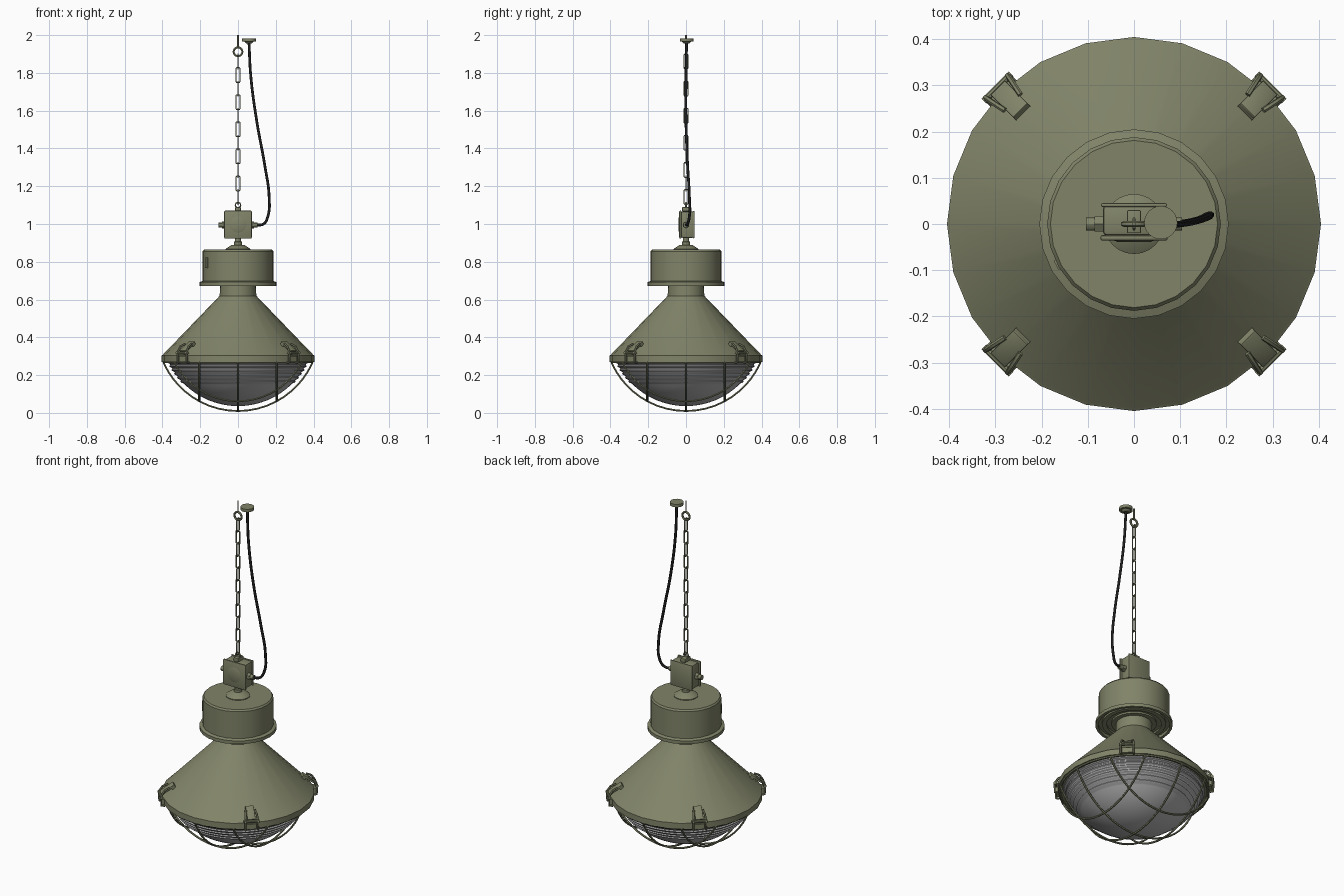
import bpy, bmesh, math
from mathutils import Matrix, Vector

cube = bpy.data.objects.get("Cube")
if cube:
    bpy.data.objects.remove(cube, do_unlink=True)


def material(name, rgb):
    m = bpy.data.materials.new(name)
    m.use_nodes = True
    m.diffuse_color = (*rgb, 1)
    node = next(n for n in m.node_tree.nodes if n.type == 'BSDF_PRINCIPLED')
    node.inputs["Base Color"].default_value = (*rgb, 1)
    return m


OLIVE = material("olive paint", (0.22, 0.23, 0.14))
GLASS = material("grey glass", (0.45, 0.45, 0.45))
BLACK = material("black rubber", (0.012, 0.012, 0.012))


def finish(ob, mat, angle=30):
    """Assign the material and smooth everything but sharp edges."""
    ob.data.materials.clear()
    ob.data.materials.append(mat)
    bpy.ops.object.select_all(action='DESELECT')
    ob.select_set(True)
    bpy.context.view_layer.objects.active = ob
    bpy.ops.object.shade_smooth_by_angle(angle=math.radians(angle))
    return ob


def from_bmesh(name, bm, mat):
    bmesh.ops.recalc_face_normals(bm, faces=bm.faces)
    me = bpy.data.meshes.new(name)
    bm.to_mesh(me)
    bm.free()
    ob = bpy.data.objects.new(name, me)
    bpy.context.collection.objects.link(ob)
    return finish(ob, mat)


def lathe(name, profile, mat, sides=24):
    """Revolve (radius, z) points about the z axis."""
    bm = bmesh.new()
    vs = [bm.verts.new((r, 0, z)) for r, z in profile]
    es = [bm.edges.new(p) for p in zip(vs, vs[1:])]
    bmesh.ops.spin(bm, geom=vs + es, axis=(0, 0, 1), cent=(0, 0, 0),
                   angle=2 * math.pi, steps=sides, use_duplicate=False)
    bmesh.ops.remove_doubles(bm, verts=bm.verts, dist=0.0005)
    return from_bmesh(name, bm, mat)


def box(name, centre, size, mat, bevel=0.0):
    bm = bmesh.new()
    bmesh.ops.create_cube(bm, size=1, matrix=Matrix.Translation(centre) @ Matrix.Diagonal((*size, 1)))
    if bevel:
        bmesh.ops.bevel(bm, geom=bm.edges[:], offset=bevel, segments=2, affect='EDGES', profile=0.5)
    return from_bmesh(name, bm, mat)


def rod(name, a, b, radius, mat, sides=16, radius2=None):
    a, b = Vector(a), Vector(b)
    turn = (b - a).to_track_quat('Z', 'Y').to_matrix().to_4x4()
    bm = bmesh.new()
    bmesh.ops.create_cone(bm, cap_ends=True, segments=sides, radius1=radius,
                          radius2=radius if radius2 is None else radius2, depth=(b - a).length,
                          matrix=Matrix.Translation((a + b) / 2) @ turn)
    return from_bmesh(name, bm, mat)


def tube(name, points, radius, mat, closed=False, smooth=False, res=1):
    """Sweep a round wire along points."""
    cu = bpy.data.curves.new(name, 'CURVE')
    cu.dimensions = '3D'
    cu.bevel_depth, cu.bevel_resolution, cu.resolution_u = radius, res, 8
    cu.use_fill_caps = True
    if smooth:
        sp = cu.splines.new('BEZIER')
        sp.bezier_points.add(len(points) - 1)
        for bp, p in zip(sp.bezier_points, points):
            bp.co = p
            bp.handle_left_type = bp.handle_right_type = 'AUTO'
    else:
        sp = cu.splines.new('POLY')
        sp.points.add(len(points) - 1)
        for pt, p in zip(sp.points, points):
            pt.co = (*p, 1)
    sp.use_cyclic_u = closed
    ob = bpy.data.objects.new(name, cu)
    bpy.context.collection.objects.link(ob)
    bpy.ops.object.select_all(action='DESELECT')
    ob.select_set(True)
    bpy.context.view_layer.objects.active = ob
    bpy.ops.object.convert(target='MESH')
    return finish(bpy.context.object, mat, 50)


def circle(radius, n, place):
    return [place(radius * math.cos(t), radius * math.sin(t))
            for t in (2 * math.pi * i / n for i in range(n))]


# Conical reflector shade with rim
lathe("shade", [(0.37, 0.3), (0.37, 0.27), (0.405, 0.27), (0.405, 0.303), (0.398, 0.308),
                (0.097, 0.62), (0.095, 0.685)], OLIVE)

# Ballast housing with flange, grooved underside and neck
lathe("housing", [(0, 0.68), (0.12, 0.68), (0.12, 0.69), (0.145, 0.69), (0.145, 0.68), (0.17, 0.68),
                  (0.17, 0.69), (0.19, 0.69), (0.19, 0.673), (0.205, 0.673), (0.205, 0.692),
                  (0.188, 0.698), (0.188, 0.855), (0.181, 0.864), (0, 0.864)], OLIVE)
lathe("neck", [(0.065, 0.862), (0.065, 0.868), (0.035, 0.888), (0.022, 0.89), (0.022, 0.905),
               (0.016, 0.908), (0.016, 0.93)], OLIVE)
badge = box("housing_badge", (0.187, 0, 0.795), (0.008, 0.022, 0.055), OLIVE)
badge.rotation_euler.z = math.radians(208)

# Ribbed glass bowl
CENTRE, R = 0.441, 0.405
glass = []
for i in range(25):
    z = 0.275 - 0.125 * i / 24
    step = 0.008 if i % 4 in (1, 2) else 0
    glass.append((math.sqrt(R * R - (CENTRE - z) ** 2) + step, z))
start = math.asin(glass[-1][0] / R)
glass += [(R * math.sin(start * (1 - k / 10)), CENTRE - R * math.cos(start * (1 - k / 10)))
          for k in range(1, 11)]
lathe("glass_bowl", glass, GLASS, 48)

# Guard cage: wires in parallel planes across a spherical cap
CAGE = 0.431
for axis in "xy":
    for offset in (-0.205, 0, 0.205):
        half = math.sqrt(0.395 ** 2 - offset ** 2)
        pts = []
        for i in range(25):
            u = half * math.sin(math.pi / 2 * (i / 12 - 1))
            z = CENTRE - math.sqrt(CAGE ** 2 - u * u - offset ** 2)
            pts.append((u, offset, z) if axis == "y" else (offset, u, z))
        tube("guard_wire", pts, 0.0055, OLIVE)
tube("guard_ring", circle(0.392, 48, lambda a, b: (a, b, 0.268)), 0.006, OLIVE, True)

# Four toggle clips on the diagonals
for k in range(4):
    turn = math.radians(45 + 90 * k)
    parts = [rod("clip_pin", (0.418, -0.042, 0.318), (0.418, 0.042, 0.318), 0.008, OLIVE, 10)]
    for s in (-1, 1):
        parts.append(tube("clip_hook", [(0.40, s * 0.034, 0.266), (0.418, s * 0.034, 0.268),
                                        (0.421, s * 0.034, 0.32), (0.40, s * 0.03, 0.352),
                                        (0.372, s * 0.024, 0.365)], 0.006, OLIVE))
    lever = box("clip_lever", (0, 0, 0), (0.085, 0.044, 0.012), OLIVE, 0.003)
    lever.rotation_euler = (0, math.radians(35), turn)
    lever.location = Matrix.Rotation(turn, 3, 'Z') @ Vector((0.38, 0, 0.35))
    parts.append(rod("clip_curl", (0.35, -0.022, 0.362), (0.35, 0.022, 0.362), 0.012, OLIVE, 12))
    parts.append(box("clip_foot", (0.408, 0, 0.285), (0.014, 0.055, 0.03), OLIVE))
    for p in parts:
        p.rotation_euler.z = turn

# Junction box with lids, glands and hanger
box("junction_box", (0, 0.008, 0.997), (0.134, 0.066, 0.14), OLIVE, 0.008)
box("junction_lid", (0, -0.03, 0.997), (0.146, 0.012, 0.148), OLIVE, 0.005)
box("junction_back", (0, 0.041, 0.997), (0.142, 0.008, 0.146), OLIVE, 0.003)
rod("lid_boss", (0, -0.035, 0.997), (0, -0.039, 0.997), 0.045, OLIVE, 24, 0.035)
for s in (-1, 1):
    rod("gland_nut", (s * 0.065, 0, 0.995), (s * 0.085, 0, 0.995), 0.019, OLIVE, 6)
    rod("gland_cap", (s * 0.083, 0, 0.995), (s * 0.104, 0, 0.995), 0.014, OLIVE, 12)
box("hanger_block", (0, 0.005, 1.078), (0.03, 0.05, 0.022), OLIVE, 0.003)
tube("hanger_eye", circle(0.014, 16, lambda a, b: (a, 0, 1.1 + b)), 0.004, OLIVE, True)

# Chain of alternating links
for k in range(11):
    z = 1.86 - 0.0717 * k
    outline = [(0.007, 0.039), (0.011, 0.034), (0.011, -0.034), (0.007, -0.039)]
    outline += [(-a, -b) for a, b in outline]
    pts = [((a, 0, z + b) if k % 2 else (0, a, z + b)) for a, b in outline]
    tube("chain_link", pts, 0.0035, OLIVE, True)

# Ceiling eye bolt
tube("ceiling_eye", circle(0.023, 24, lambda a, b: (a, 0, 1.912 + b)), 0.006, OLIVE, True)
rod("eye_bolt", (0, 0, 1.936), (0, 0, 2.0), 0.004, OLIVE, 8)

# Power cable and its ceiling cap
tube("cable", [(0.058, 0.003, 1.965), (0.068, 0, 1.78), (0.1, 0, 1.54), (0.14, 0.008, 1.32),
               (0.165, 0.018, 1.14), (0.158, 0.018, 1.04), (0.135, 0.008, 1.0), (0.095, 0, 0.995)],
     0.0075, BLACK, smooth=True, res=2)
rod("ceiling_cap", (0.058, 0.003, 1.965), (0.058, 0.003, 1.982), 0.036, OLIVE, 24)
rod("cap_collar", (0.058, 0.003, 1.955), (0.058, 0.003, 1.966), 0.014, OLIVE, 16, 0.026)
